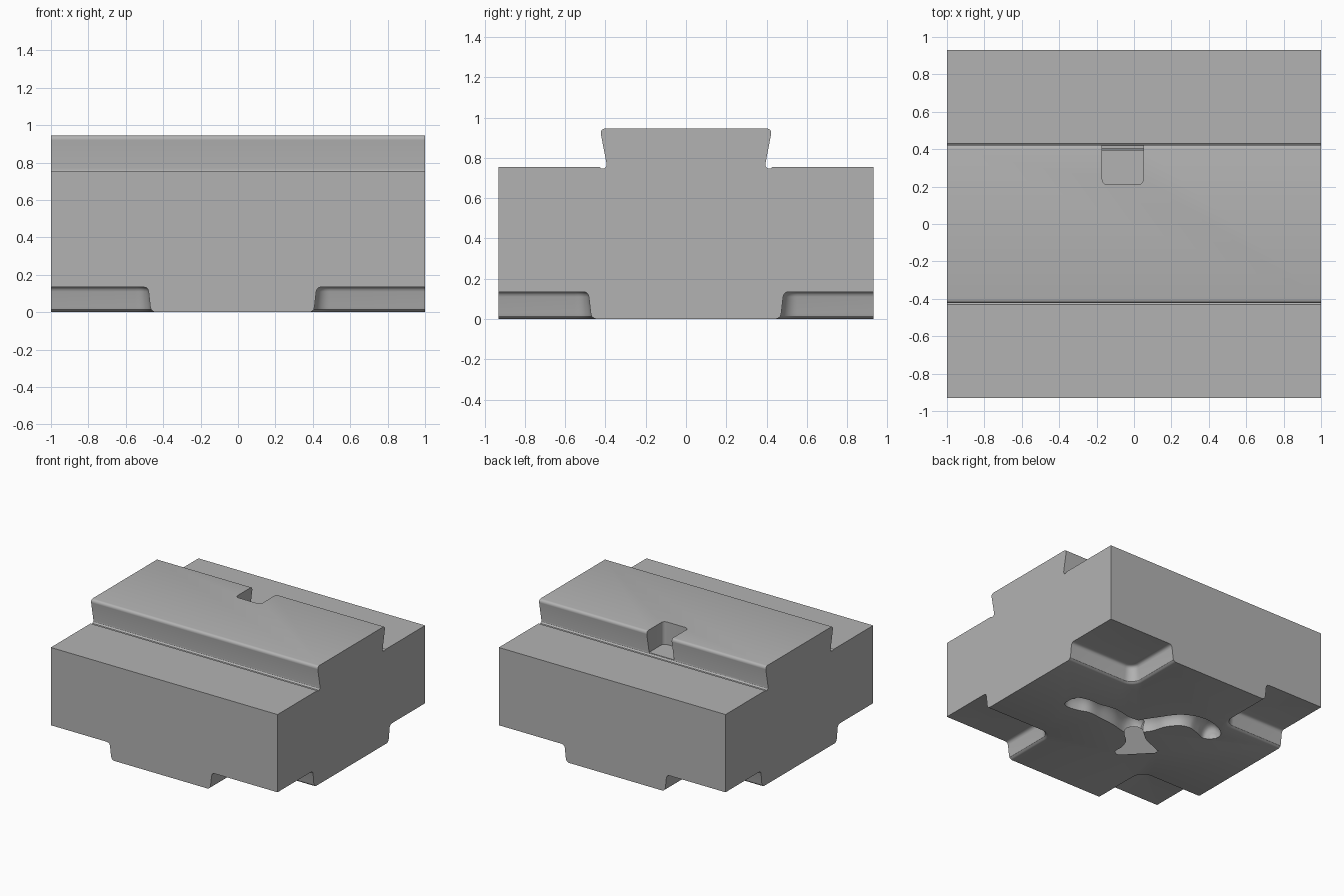
import bpy, bmesh, math
from mathutils import Vector

cube = bpy.data.objects.get("Cube")
if cube:
    bpy.data.objects.remove(cube)

steel = bpy.data.materials.new("steel_grey")
steel.use_nodes = True
steel.diffuse_color = (0.45, 0.45, 0.45, 1)
steel.node_tree.nodes["Principled BSDF"].inputs["Base Color"].default_value = (0.45, 0.45, 0.45, 1)


def loft(name, rings):
    """Closed solid through rings that share a point count."""
    bm = bmesh.new()
    loops = [[bm.verts.new(p) for p in ring] for ring in rings]
    n = len(loops[0])
    for a, b in zip(loops, loops[1:]):
        for i in range(n):
            j = (i + 1) % n
            bm.faces.new((a[i], a[j], b[j], b[i]))
    bm.faces.new(loops[0])
    bm.faces.new(loops[-1])
    bmesh.ops.recalc_face_normals(bm, faces=bm.faces)
    mesh = bpy.data.meshes.new(name)
    bm.to_mesh(mesh)
    bm.free()
    mesh.materials.append(steel)
    ob = bpy.data.objects.new(name, mesh)
    bpy.context.collection.objects.link(ob)
    return ob


def prism(name, pts, z0, z1):
    return loft(name, [[(x, y, z) for x, y in pts] for z in (z0, z1)])


def cut(target, cutter):
    mod = target.modifiers.new("cut", 'BOOLEAN')
    mod.operation = 'DIFFERENCE'
    mod.solver = 'EXACT'
    mod.object = cutter
    bpy.context.view_layer.objects.active = target
    bpy.ops.object.modifier_apply(modifier=mod.name)
    bpy.data.objects.remove(cutter)


def arc(cx, cy, r, a0, a1, n=6):
    angles = [math.radians(a0 + (a1 - a0) * i / n) for i in range(n + 1)]
    return [(cx + r * math.cos(a), cy + r * math.sin(a)) for a in angles]


def smooth_path(pts, steps=5):
    """Catmull-Rom through (x, y, radius) points."""
    p = [Vector(q) for q in pts]
    p = [2 * p[0] - p[1]] + p + [2 * p[-1] - p[-2]]
    out = []
    for a, b, c, d in zip(p, p[1:], p[2:], p[3:]):
        for i in range(steps):
            t = i / steps
            out.append(0.5 * (2 * b + (c - a) * t + (2 * a - 5 * b + 4 * c - d) * t ** 2
                              + (3 * b - a - 3 * c + d) * t ** 3))
    return out + [p[-2]]


def sides(path):
    """Each path point with its unit sideways direction."""
    for i, p in enumerate(path):
        t = path[min(i + 1, len(path) - 1)] - path[max(i - 1, 0)]
        yield p, Vector((-t.y, t.x)).normalized()


def trough(name, path, depth):
    rings = []
    for p, s in sides(path):
        rings.append([(p.x + s.x * p.z * c, p.y + s.y * p.z * c, depth * p.z * k)
                      for c, k in arc(0, 0, 1, 0, 337.5, 15)])
    return loft(name, rings)


def ribbon(name, path, extra, z0, z1):
    left, right = [], []
    for p, s in sides(path):
        w = s * (p.z + extra)
        left.append((p.x + w.x, p.y + w.y))
        right.append((p.x - w.x, p.y - w.y))
    return prism(name, left + right[::-1], z0, z1)


# Block with a dovetail rail along its top
half = [(0.93, 0.135), (0.93, 0.755), (0.43, 0.755), (0.42, 0.747), (0.405, 0.747),
        (0.396, 0.757), (0.394, 0.77), (0.423, 0.92)] + arc(0.403, 0.925, 0.02, 0, 90, 4)
half.insert(0, (0.93, 0))
profile = half + [(-y, z) for y, z in reversed(half)]
block = loft("die_block", [[(x, y, z) for y, z in profile] for x in (-1, 1)])

# Corner notches with drafted walls, rounded edges and rounded inner corners
wall = [(-0.03, -0.045), (0, -0.035), (0.004, -0.024), (0.014, -0.013), (0.03, -0.009),
        (0.11, 0), (0.124, 0.005), (0.132, 0.014), (0.135, 0.03)]
for sx, inner in ((-1, 0.478), (1, 0.418)):
    for sy in (-1, 1):
        rings = []
        for z, off in wall:
            wx, wy, r = inner + off, 0.482 + off, 0.07 - off
            corner = arc(wx + r, wy + r, r, 180, 270, 8)
            ring = [(1.1, 1.1), (wx, 1.1)] + corner + [(1.1, wy)]
            rings.append([(sx * x, sy * y, z) for x, y in ring])
        cut(block, loft("notch_cutter", rings))

# Key slot in the back flank of the rail
slot = [(0.05, 0.6), (-0.17, 0.6)] + arc(-0.14, 0.24, 0.03, 180, 270) + arc(0.02, 0.24, 0.03, 270, 360)
cut(block, prism("key_slot_cutter", slot, 0.765, 1.1))

# Impression arms as (x, y, half width)
arms = {
    "long_arm": [(0.62, 0.0, 0.03), (0.59, 0.0, 0.075), (0.5, 0.02, 0.085), (0.4, 0.035, 0.07),
                 (0.28, 0.04, 0.085), (0.14, 0.02, 0.08), (0.0, 0.01, 0.1), (-0.08, 0.02, 0.06)],
    "curved_arm": [(0.03, -0.01, 0.06), (-0.04, 0.08, 0.09), (-0.1, 0.2, 0.075), (-0.19, 0.31, 0.08),
                   (-0.31, 0.35, 0.085), (-0.43, 0.32, 0.085), (-0.51, 0.27, 0.07), (-0.54, 0.25, 0.025)],
    "flared_arm": [(0.03, 0.02, 0.06), (-0.05, -0.06, 0.07), (-0.13, -0.13, 0.075),
                   (-0.2, -0.2, 0.12), (-0.24, -0.25, 0.16), (-0.26, -0.27, 0.13)],
}
paths = {name: smooth_path(pts) for name, pts in arms.items()}

# Shallow flash gutter, leaving a slightly raised land around the impression
outline = [(0.71, -0.14, 0), (0.745, 0.03, 0), (0.69, 0.17, 0), (0.42, 0.35, 0), (0.1, 0.51, 0),
           (-0.15, 0.55, 0), (-0.38, 0.52, 0), (-0.63, 0.41, 0), (-0.7, 0.26, 0), (-0.605, -0.03, 0),
           (-0.5, -0.29, 0), (-0.38, -0.465, 0), (-0.23, -0.49, 0), (0.15, -0.434, 0),
           (0.505, -0.29, 0), (0.71, -0.14, 0)]
rim = [(p.x, p.y) for p in smooth_path(outline, 4)][:-1]
gutter = prism("gutter_cutter", rim, -0.05, 0.03)
for name, path in paths.items():
    cut(gutter, ribbon("land_cutter", path, 0.05, 0.012, 0.2))
cut(block, gutter)

# Rounded troughs of the impression
for name, path in paths.items():
    cut(block, trough(name + "_cutter", path, 0.8 if name == "flared_arm" else 1.25))

bpy.ops.object.select_all(action='DESELECT')
block.select_set(True)
bpy.context.view_layer.objects.active = block
bpy.ops.object.shade_smooth_by_angle(angle=math.radians(32))
